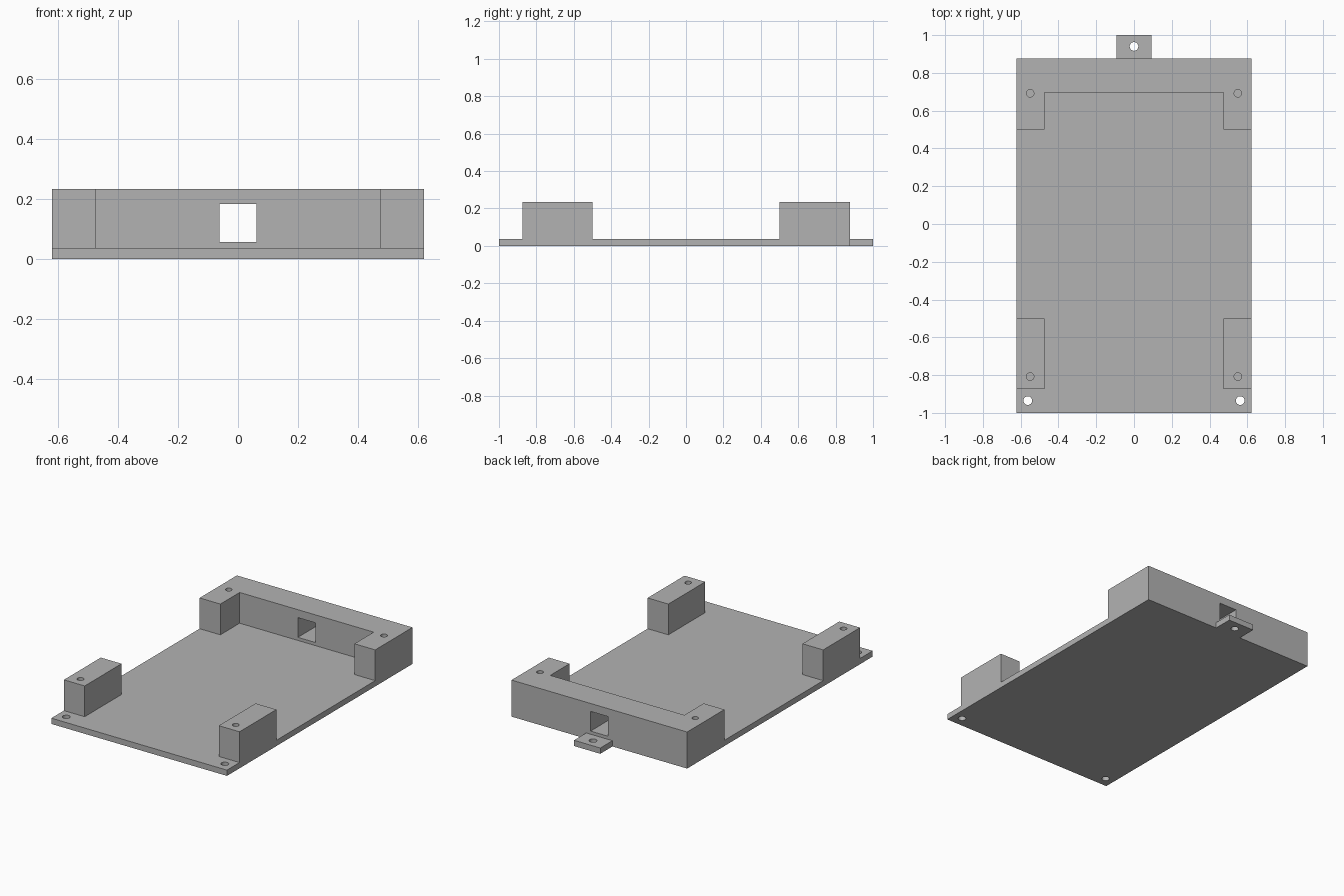
import bpy
import bmesh

if "Cube" in bpy.data.objects:
    bpy.data.objects.remove(bpy.data.objects["Cube"], do_unlink=True)

WIDTH, BACK, FRONT = 0.622, 0.877, -1.0
FLOOR, TOP = 0.037, 0.234
INNER = 0.475
SCREW_DEPTH = 0.15

grey = bpy.data.materials.new("light grey plastic")
grey.use_nodes = True
grey.diffuse_color = (0.45, 0.45, 0.45, 1)
grey.node_tree.nodes["Principled BSDF"].inputs["Base Color"].default_value = grey.diffuse_color


def prism(name, outline, z0, z1):
    """Extrude a flat counter-clockwise outline from z0 to z1."""
    bm = bmesh.new()
    face = bm.faces.new([bm.verts.new((x, y, z0)) for x, y in outline])
    result = bmesh.ops.extrude_face_region(bm, geom=[face])
    raised = [v for v in result["geom"] if isinstance(v, bmesh.types.BMVert)]
    bmesh.ops.translate(bm, verts=raised, vec=(0, 0, z1 - z0))
    bmesh.ops.recalc_face_normals(bm, faces=bm.faces)
    mesh = bpy.data.meshes.new(name)
    bm.to_mesh(mesh)
    bm.free()
    obj = bpy.data.objects.new(name, mesh)
    bpy.context.collection.objects.link(obj)
    mesh.materials.append(grey)
    return obj


def rectangle(x0, x1, y0, y1):
    return [(x0, y0), (x1, y0), (x1, y1), (x0, y1)]


def cut(target, cutter):
    """Subtract the cutter from the target, then discard it."""
    cutter.hide_render = True
    mod = target.modifiers.new("cut", "BOOLEAN")
    mod.operation, mod.solver, mod.object = "DIFFERENCE", "EXACT", cutter
    bpy.context.view_layer.objects.active = target
    bpy.ops.object.modifier_apply(modifier=mod.name)
    bpy.data.objects.remove(cutter, do_unlink=True)


def drill(target, x, y, radius, z0, z1):
    bpy.ops.mesh.primitive_cylinder_add(
        vertices=24, radius=radius, depth=z1 - z0, location=(x, y, (z0 + z1) / 2))
    cutter = bpy.context.object
    cutter.data.materials.append(grey)
    cut(target, cutter)


# Base plate with the mounting tab at the back
TAB = 0.093
base = prism("base_plate", [
    (-WIDTH, FRONT), (WIDTH, FRONT), (WIDTH, BACK), (TAB, BACK),
    (TAB, 1), (-TAB, 1), (-TAB, BACK), (-WIDTH, BACK)], 0, FLOOR)
for x, y in ((-0.562, -0.935), (0.562, -0.935), (0, 0.94)):
    drill(base, x, y, 0.023, -0.1, 0.1)

# U-shaped back wall with a cable opening and two screw holes
WALL, ARM = 0.695, 0.5
wall = prism("back_wall", [
    (-WIDTH, ARM), (-INNER, ARM), (-INNER, WALL), (INNER, WALL),
    (INNER, ARM), (WIDTH, ARM), (WIDTH, BACK), (-WIDTH, BACK)], FLOOR, TOP)
cut(wall, prism("cable_cutter", rectangle(-0.062, 0.062, 0.6, 1), 0.057, 0.183))
for side in (-1, 1):
    drill(wall, side * 0.55, 0.692, 0.02, TOP - SCREW_DEPTH, TOP + 0.1)

# Front corner posts with screw holes
for side, label in ((-1, "right"), (1, "left")):
    x0, x1 = sorted((side * INNER, side * WIDTH))
    post = prism("front_post_" + label, rectangle(x0, x1, -0.873, -0.5), FLOOR, TOP)
    drill(post, side * 0.55, -0.808, 0.02, TOP - SCREW_DEPTH, TOP + 0.1)

# Smooth hole walls, crisp corners
for obj in bpy.context.collection.objects:
    obj.select_set(obj.type == "MESH" and grey.name in obj.data.materials)
bpy.context.view_layer.objects.active = base
bpy.ops.object.shade_smooth_by_angle()
